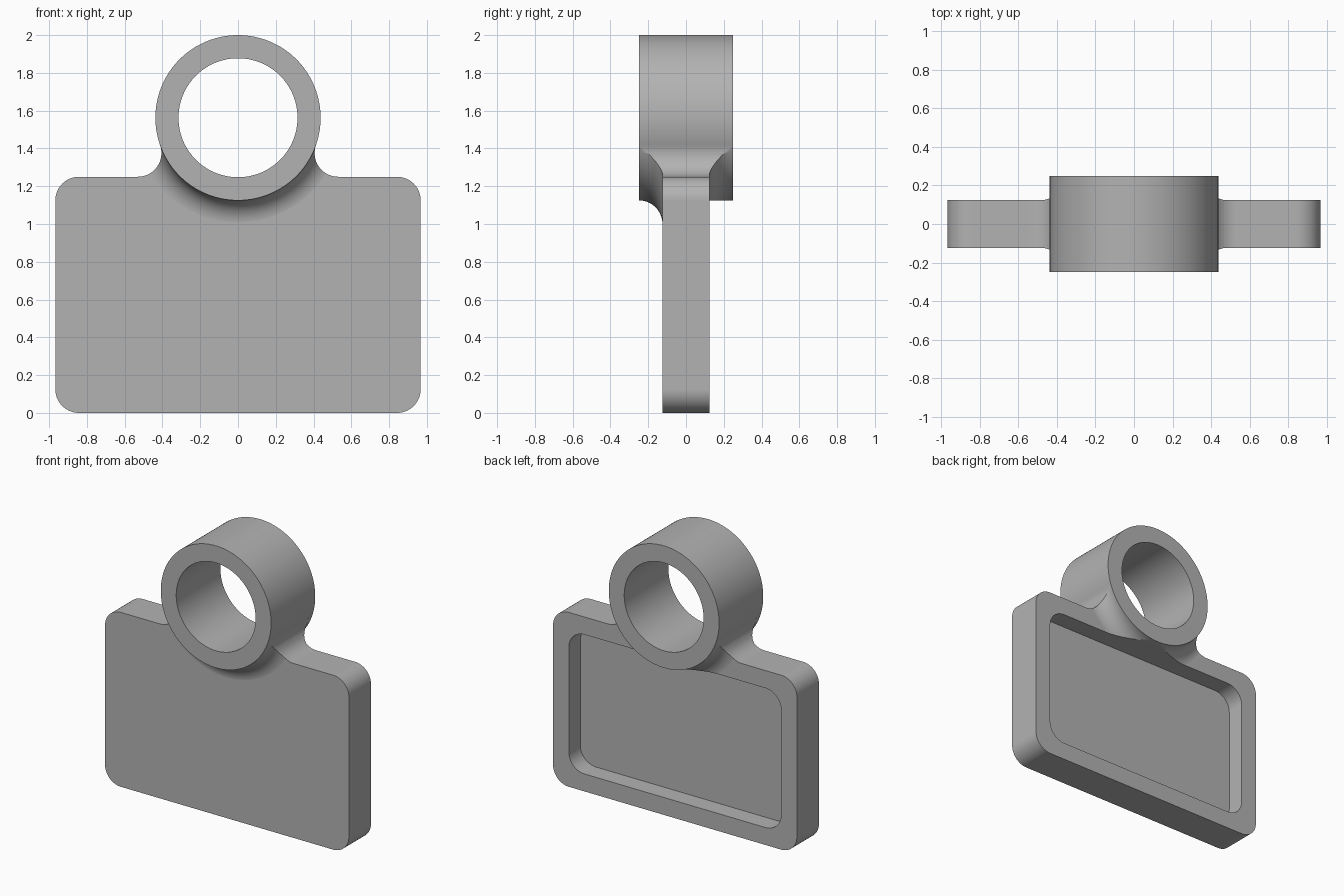
import bpy, bmesh, math
from mathutils import Vector, Matrix

if "Cube" in bpy.data.objects:
    bpy.data.objects.remove(bpy.data.objects["Cube"], do_unlink=True)

# Main dimensions
HALF_W, HEIGHT, HALF_T = 0.967, 1.25, 0.125
RING_Z, RING_R, BORE_R, RING_D = 1.5625, 0.4375, 0.315, 0.25
FILLET, BORDER = 0.125, 0.125

grey = bpy.data.materials.new("plain grey")
grey.use_nodes = True
grey.diffuse_color = (0.45, 0.45, 0.45, 1)
grey.node_tree.nodes["Principled BSDF"].inputs["Base Color"].default_value = grey.diffuse_color


def finish(name, bm):
    bmesh.ops.recalc_face_normals(bm, faces=bm.faces)
    mesh = bpy.data.meshes.new(name)
    bm.to_mesh(mesh)
    bm.free()
    mesh.materials.append(grey)
    obj = bpy.data.objects.new(name, mesh)
    bpy.context.collection.objects.link(obj)
    return obj


def extrude(name, outline, y0, y1):
    """Solid from an (x, z) outline between two depths."""
    bm = bmesh.new()
    face = bm.faces.new([bm.verts.new((x, y0, z)) for x, z in outline])
    new = bmesh.ops.extrude_face_region(bm, geom=[face])["geom"]
    bmesh.ops.translate(bm, vec=(0, y1 - y0, 0),
                        verts=[v for v in new if isinstance(v, bmesh.types.BMVert)])
    return finish(name, bm)


def arc(cx, cz, r, a0, a1, n=14):
    return [(cx + r * math.cos(a0 + (a1 - a0) * i / n),
             cz + r * math.sin(a0 + (a1 - a0) * i / n)) for i in range(n + 1)]


def lathe(name, profile, steps=128):
    """Solid from (y, radius) points turned about the ring axis."""
    bm = bmesh.new()
    rings = []
    for y, r in profile:
        rings.append([bm.verts.new((r * math.cos(math.tau * i / steps), y,
                                    RING_Z + r * math.sin(math.tau * i / steps)))
                      for i in range(steps)])
    for a, b in zip(rings, rings[1:]):
        for i in range(steps):
            j = (i + 1) % steps
            bm.faces.new((a[i], a[j], b[j], b[i]))
    bm.faces.new(rings[0])
    bm.faces.new(rings[-1])
    return finish(name, bm)


def combine(target, tool, operation):
    mod = target.modifiers.new(operation, "BOOLEAN")
    mod.operation, mod.solver, mod.object = operation, "EXACT", tool
    bpy.context.view_layer.objects.active = target
    bpy.ops.object.modifier_apply(modifier=mod.name)
    bpy.data.objects.remove(tool, do_unlink=True)


# Slab that becomes the plate
tag = extrude("plate_with_ring", [(-1.2, -0.2), (1.2, -0.2), (1.2, 1.5), (-1.2, 1.5)],
              -HALF_T, HALF_T)

# Concave flare that blends the ring into the plate faces
front = [(0.997 * y, r) for y, r in
         arc(-RING_D, RING_R + FILLET, FILLET, -math.pi / 2, 0)]
flare = lathe("flare", front + [(-y, r) for y, r in reversed(front)])
combine(tag, flare, "UNION")

# Silhouette: rounded plate with fillets rising to the ring
fz = HEIGHT + FILLET
fx = math.sqrt((RING_R + FILLET) ** 2 - (fz - RING_Z) ** 2)
touch = math.atan2(RING_Z - fz, -fx)
half = arc(HALF_W - FILLET, FILLET, FILLET, -math.pi / 2, 0)
half += arc(HALF_W - FILLET, HEIGHT - FILLET, FILLET, 0, math.pi / 2)
half += arc(fx, fz, FILLET, math.pi * 1.5, touch)
half += [(0.36, half[-1][1])]
outline = half + [(-x, z) for x, z in reversed(half)]
combine(tag, extrude("silhouette", outline, -0.4, 0.4), "INTERSECT")

# Ring and its bore
combine(tag, lathe("ring", [(-RING_D, RING_R), (RING_D, RING_R)]), "UNION")
combine(tag, lathe("bore", [(-0.5, BORE_R), (0.5, BORE_R)]), "DIFFERENCE")

# Rounded recess in the back
px, top = HALF_W - BORDER, HEIGHT - BORDER - 0.001
right = arc(px - FILLET, BORDER + FILLET, FILLET, -math.pi / 2, 0)
right += arc(px - FILLET, top - FILLET, FILLET, 0, math.pi / 2)
pocket = right + [(-x, z) for x, z in reversed(right)]
combine(tag, extrude("pocket", pocket, -0.005, 0.5), "DIFFERENCE")

# Smooth shading with crisp edges
bpy.ops.object.select_all(action="DESELECT")
tag.select_set(True)
bpy.context.view_layer.objects.active = tag
bpy.ops.object.shade_smooth_by_angle(angle=math.radians(30))
weighted = tag.modifiers.new("weighted normals", "WEIGHTED_NORMAL")
weighted.keep_sharp = True
